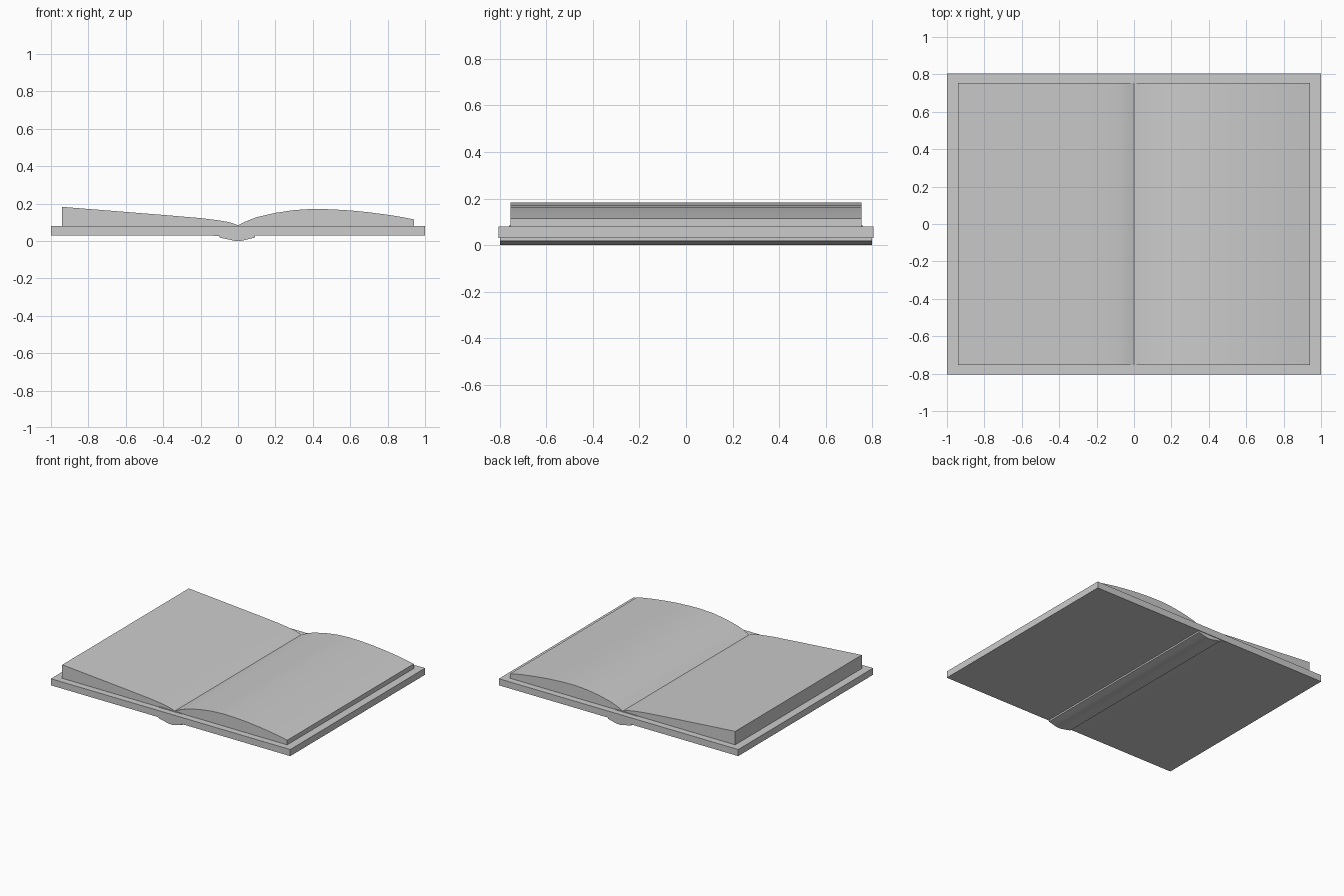
import bpy
import bmesh
import math

if "Cube" in bpy.data.objects:
    bpy.data.objects.remove(bpy.data.objects["Cube"])


def extrude_profile(name, points, half_depth, smooth=False):
    """Close an x-z outline and extrude it along y."""
    bm = bmesh.new()
    face = bm.faces.new([bm.verts.new((x, -half_depth, z)) for x, z in points])
    result = bmesh.ops.extrude_face_region(bm, geom=[face])
    verts = [v for v in result["geom"] if isinstance(v, bmesh.types.BMVert)]
    bmesh.ops.translate(bm, verts=verts, vec=(0, 2 * half_depth, 0))
    bmesh.ops.recalc_face_normals(bm, faces=bm.faces)
    mesh = bpy.data.meshes.new(name)
    bm.to_mesh(mesh)
    bm.free()
    obj = bpy.data.objects.new(name, mesh)
    bpy.context.collection.objects.link(obj)
    if smooth:
        bpy.ops.object.select_all(action="DESELECT")
        obj.select_set(True)
        bpy.context.view_layer.objects.active = obj
        bpy.ops.object.shade_smooth_by_angle(angle=math.radians(25))
    return obj


# Front and back cover boards, meeting under the gutter
for name, side in (("left_cover", -1), ("right_cover", 1)):
    extrude_profile(name, [(0, 0.03), (side, 0.03), (side, 0.08), (0, 0.08)], 0.805)

# Shallow rounded spine under the boards
spine = [(-0.10, 0.032), (-0.10, 0.018), (-0.05, 0.008), (-0.02, 0.001), (0, 0),
         (0.02, 0.001), (0.05, 0.008), (0.09, 0.018), (0.09, 0.032)]
extrude_profile("spine", spine, 0.80, smooth=True)

# Hinge strip beside the spine
extrude_profile("hinge_strip", [(-0.17, 0.031), (-0.10, 0.025), (-0.10, 0.031)], 0.80)

# Left page block: nearly flat, rising to the outer edge
left_top = [(0, 0.084), (-0.03, 0.095), (-0.06, 0.103), (-0.11, 0.111),
            (-0.20, 0.122), (-0.40, 0.139), (-0.65, 0.159), (-0.94, 0.182)]
extrude_profile("left_pages", left_top + [(-0.94, 0.078), (0, 0.078)], 0.755, smooth=True)

# Right page block: arched pages
right_top = [(0, 0.084), (0.05, 0.108), (0.10, 0.127), (0.20, 0.150), (0.30, 0.165),
             (0.40, 0.171), (0.50, 0.169), (0.60, 0.163), (0.70, 0.153),
             (0.80, 0.140), (0.88, 0.127), (0.94, 0.115)]
extrude_profile("right_pages", right_top + [(0.94, 0.078), (0, 0.078)], 0.755, smooth=True)

# Thin binding band poking out at both ends of the gutter
extrude_profile("binding_band", [(-0.13, 0.07), (0.06, 0.07), (0.06, 0.083), (-0.13, 0.083)], 0.76)
